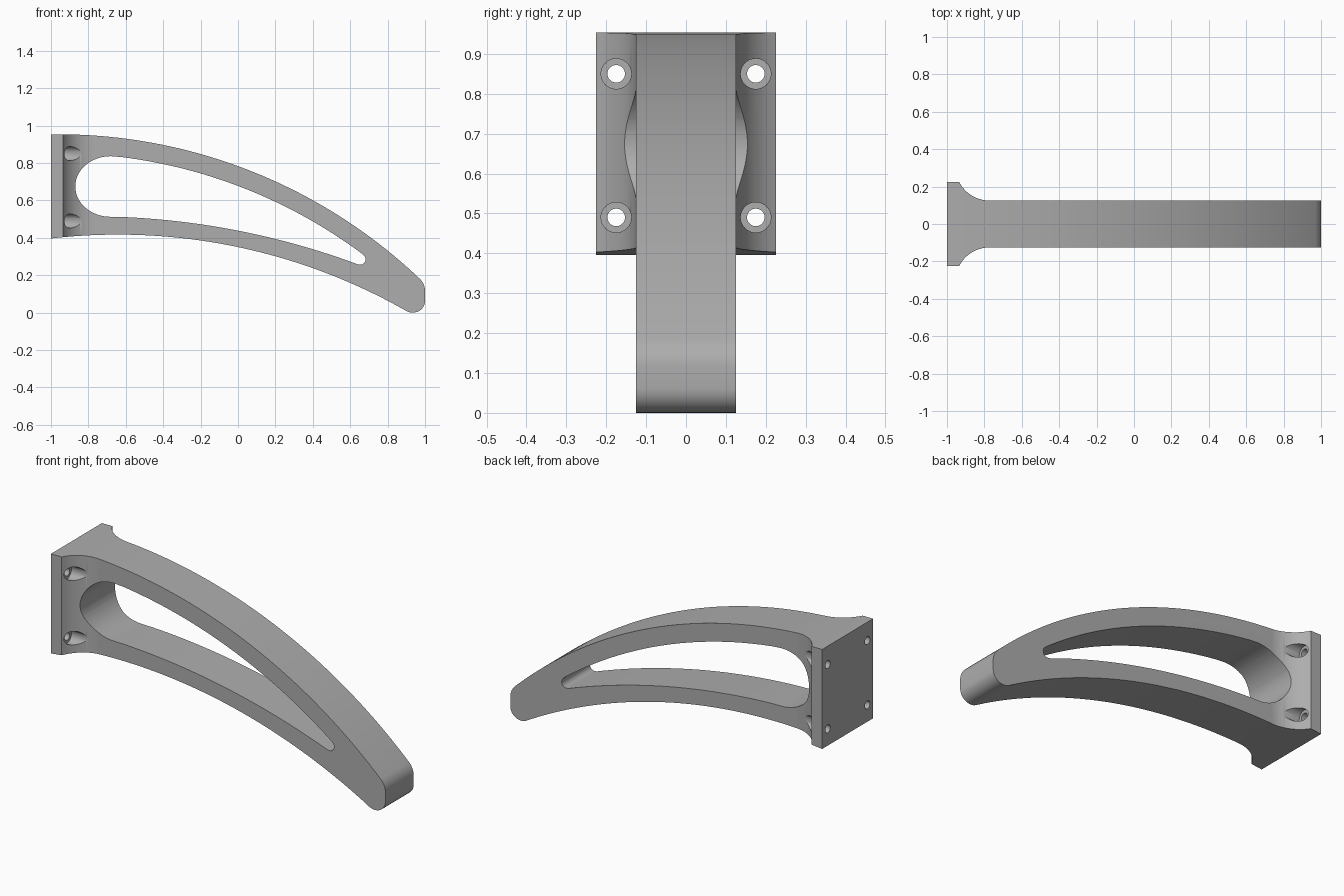
import bpy, bmesh, math
from mathutils import Vector

if "Cube" in bpy.data.objects:
    bpy.data.objects.remove(bpy.data.objects["Cube"], do_unlink=True)

grey = bpy.data.materials.new("satin grey")
grey.use_nodes = True
colour = (0.42, 0.42, 0.42, 1)
grey.diffuse_color = colour
grey.node_tree.nodes["Principled BSDF"].inputs["Base Color"].default_value = colour


def arc(a, b, c, steps):
    """Points of the circular arc from a through b to c."""
    a, b, c = Vector(a), Vector(b), Vector(c)
    d = 2 * (a.x * (b.y - c.y) + b.x * (c.y - a.y) + c.x * (a.y - b.y))
    A, B, C = a.dot(a), b.dot(b), c.dot(c)
    centre = Vector(((A * (b.y - c.y) + B * (c.y - a.y) + C * (a.y - b.y)) / d,
                     (A * (c.x - b.x) + B * (a.x - c.x) + C * (b.x - a.x)) / d))
    start = math.atan2(*(a - centre).yx)
    end = math.atan2(*(c - centre).yx)
    clockwise = (b - a).cross(c - b) < 0
    sweep = (end - start) % math.tau - (math.tau if clockwise else 0)
    r = (a - centre).length
    return [centre + r * Vector((math.cos(start + sweep * i / steps),
                                 math.sin(start + sweep * i / steps)))
            for i in range(steps + 1)]


def prism(name, outline, place, direction):
    """Extrude a flat outline into a closed solid."""
    bm = bmesh.new()
    face = bm.faces.new([bm.verts.new(place(p)) for p in outline])
    new = bmesh.ops.extrude_face_region(bm, geom=[face])["geom"]
    bmesh.ops.translate(bm, vec=direction,
                        verts=[v for v in new if isinstance(v, bmesh.types.BMVert)])
    bmesh.ops.recalc_face_normals(bm, faces=bm.faces)
    mesh = bpy.data.meshes.new(name)
    bm.to_mesh(mesh)
    bm.free()
    obj = bpy.data.objects.new(name, mesh)
    bpy.context.collection.objects.link(obj)
    mesh.materials.append(grey)
    return obj


def cut(target, tool, operation="DIFFERENCE"):
    """Apply one boolean and drop its helper."""
    bpy.context.view_layer.objects.active = target
    mod = target.modifiers.new("cut", "BOOLEAN")
    mod.operation, mod.object, mod.solver = operation, tool, "EXACT"
    bpy.ops.object.modifier_apply(modifier=mod.name)
    bpy.data.objects.remove(tool, do_unlink=True)


def sideways(p):
    return (p[0], -0.3, p[1])


# Curved arm seen from the side, with its blunt rounded tip
side = (arc((-1.05, 0.952), (0, 0.783), (0.962, 0.19), 48)
        + arc((0.965, 0.187), (0.991, 0.154), (1, 0.115), 8)
        + arc((1, 0.062), (0.982, 0.019), (0.935, 0), 8)
        + arc((0.925, 0), (0.907, 0.005), (0.89, 0.014), 4)
        + arc((0.88, 0.02), (0, 0.35), (-1.05, 0.39), 48))
bracket = prism("arm_bracket", side, sideways, (0, 0.6, 0))

# Plan shape: wide wall plate flowing into the narrow arm
half = [Vector((-1, 0.225))] + arc((-0.935, 0.225), (-0.895, 0.173), (-0.77, 0.125), 16)
half.append(Vector((1.1, 0.125)))
plan = half + [Vector((p.x, -p.y)) for p in reversed(half)]
cut(bracket, prism("plan_helper", plan, lambda p: (p[0], p[1], -0.2), (0, 0, 1.4)), "INTERSECT")

# Long tapering window through the arm
round_end = [(-0.68 - 0.19 * math.sin(t), 0.674 - 0.162 * math.cos(t))
             for t in (math.pi * i / 32 for i in range(33))]
slot = (round_end
        + arc((-0.62, 0.831), (0, 0.677), (0.665, 0.313), 40)
        + arc((0.672, 0.306), (0.68, 0.274), (0.655, 0.256), 8)
        + arc((0.64, 0.258), (0, 0.438), (-0.62, 0.511), 40))
cut(bracket, prism("slot_helper", slot, sideways, (0, 0.6, 0)))

# Screw holes with countersunk seats in the wall plate
for y in (-0.175, 0.175):
    for z in (0.49, 0.85):
        for radius, start in ((0.022, -1.1), (0.038, -0.935)):
            ring = [(y + radius * math.cos(math.tau * i / 32),
                     z + radius * math.sin(math.tau * i / 32)) for i in range(32)]
            cut(bracket, prism("hole_helper", ring, lambda p: (start, p[0], p[1]), (0.3, 0, 0)))

bpy.ops.object.select_all(action="DESELECT")
bracket.select_set(True)
bpy.context.view_layer.objects.active = bracket
bpy.ops.object.shade_smooth_by_angle(angle=math.radians(30))
